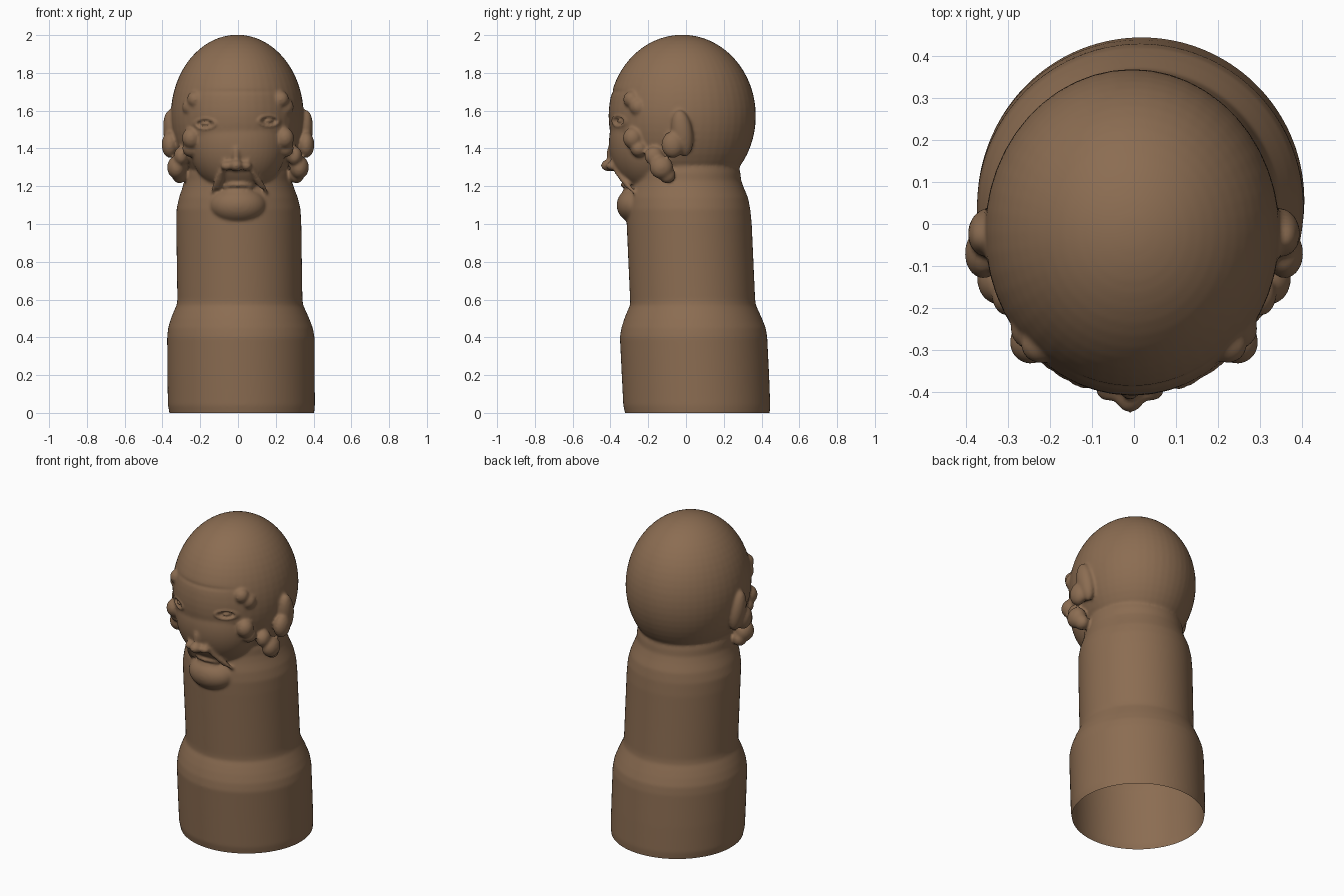
import bpy, bmesh, math
from mathutils import Matrix, Vector, Euler

cube = bpy.data.objects.get("Cube")
if cube:
    bpy.data.objects.remove(cube, do_unlink=True)

# Single clay brown colour
clay = bpy.data.materials.new("clay_brown")
clay.use_nodes = True
clay.diffuse_color = (0.26, 0.152, 0.084, 1)
clay.node_tree.nodes["Principled BSDF"].inputs["Base Color"].default_value = clay.diffuse_color

bm = bmesh.new()


def blob(loc, size, rot=(0, 0, 0)):
    """Ellipsoid with half sizes, later fused with the rest."""
    m = Matrix.LocRotScale(Vector(loc), Euler([math.radians(a) for a in rot]), Vector(size))
    bmesh.ops.create_uvsphere(bm, u_segments=48, v_segments=32, radius=1, matrix=m)


def strand(a, b, r):
    """Thin tapered fold between two points."""
    a, b = Vector(a), Vector(b)
    d = b - a
    m = Matrix.LocRotScale((a + b) / 2, d.to_track_quat('Z', 'Y'), Vector((r, r, d.length / 2)))
    bmesh.ops.create_uvsphere(bm, u_segments=16, v_segments=16, radius=1, matrix=m)


# Leaning stepped body: z, x centre, x radius, y centre, y radius
sections = [
    (-0.06, .02, .375, .06, .375), (0, .02, .383, .06, .383), (.04, .018, .389, .057, .389),
    (.2, .016, .39, .05, .39), (.4, .015, .39, .04, .39), (.45, .013, .383, .04, .382),
    (.5, .011, .366, .038, .364), (.54, .01, .349, .037, .347), (.57, .01, .335, .037, .333),
    (.6, .01, .331, .035, .331), (1, .004, .331, .017, .331), (1.08, .003, .328, .012, .328),
    (1.14, .002, .314, .008, .32), (1.19, .001, .296, .003, .304), (1.23, 0, .284, -.002, .294),
    (1.27, 0, .282, -.003, .291), (1.36, 0, .26, -.005, .27)]
n = 96
rings = []
for z, cx, rx, cy, ry in sections:
    rings.append([bm.verts.new((cx + rx * math.cos(2 * math.pi * i / n),
                                cy + ry * math.sin(2 * math.pi * i / n), z)) for i in range(n)])
for lo, hi in zip(rings, rings[1:]):
    for i in range(n):
        j = (i + 1) % n
        bm.faces.new((lo[i], lo[j], hi[j], hi[i]))
bm.faces.new(rings[0][::-1])
bm.faces.new(rings[-1])

# Skull, lower face and chin
blob((-.004, -.02, 1.572), (.352, .39, .43))
blob((0, -.2, 1.43), (.26, .208, .27))
blob((0, -.255, 1.1), (.15, .112, .1))
blob((0, -.27, 1.2), (.09, .08, .035))

# Nose with nostril wings
blob((-.01, -.405, 1.31), (.036, .046, .032))
blob((-.01, -.39, 1.37), (.024, .03, .06))

for s in (-1, 1):
    blob((s * .05 - .01, -.392, 1.307), (.033, .032, .024))
    # Moustache folds
    strand((s * .06 - .01, -.40, 1.34), (s * .115 + .01, -.30, 1.18), .015)
    strand((s * .07 - .01, -.39, 1.30), (s * .15 + .01, -.27, 1.16), .014)
    # Ear, lobe and jaw lump
    blob((s * .35, -.02, 1.48), (.045, .056, .125), (8, s * 6, 0))
    blob((s * .36, -.07, 1.42), (.044, .06, .07))
    blob((s * .325, -.13, 1.30), (.05, .062, .062))
    blob((s * .31, -.10, 1.26), (.04, .045, .045))
    blob((s * .30, -.17, 1.36), (.04, .05, .05))
    # Cheek and brow bumps
    blob((s * .247, -.282, 1.455), (.05, .052, .056))
    blob((s * .25, -.25, 1.40), (.045, .045, .045))
    blob((s * .225, -.287, 1.66), (.045, .045, .045))
    blob((s * .245, -.25, 1.62), (.05, .05, .05))

bmesh.ops.recalc_face_normals(bm, faces=bm.faces[:])
mesh = bpy.data.meshes.new("clay_figure")
bm.to_mesh(mesh)
bm.free()
figure = bpy.data.objects.new("clay_figure", mesh)
bpy.context.collection.objects.link(figure)

# Fuse and soften the joins
fuse = figure.modifiers.new("fuse", 'REMESH')
fuse.mode = 'VOXEL'
fuse.voxel_size = 0.0085
soften = figure.modifiers.new("soften", 'SMOOTH')
soften.factor = 0.5
soften.iterations = 7
bpy.context.view_layer.update()
fused = bpy.data.meshes.new_from_object(figure.evaluated_get(bpy.context.evaluated_depsgraph_get()))
figure.modifiers.clear()

bm = bmesh.new()
bm.from_mesh(fused)
# Open the hollow base
bmesh.ops.bisect_plane(bm, geom=bm.verts[:] + bm.edges[:] + bm.faces[:],
                       plane_co=(0, 0, 0), plane_no=(0, 0, -1), clear_outer=True)
# Press in the eyes, mouth and brow crease
for v in bm.verts:
    x, y, z = v.co
    if y > -.15:
        continue
    for ex, ez in ((-.175, 1.53), (.165, 1.545)):
        d = math.hypot((x - ex) / .036, (z - ez) / .018)
        v.co.y += .016 * math.exp(-((d - .75) / .3) ** 2) - .007 * math.exp(-((d - 1.5) / .3) ** 2)
    v.co.y += .014 * math.exp(-(x / .06) ** 4 - ((z - 1.19) / .012) ** 2)
    v.co.y += .004 * math.exp(-(x / .2) ** 4 - ((z - 1.70) / .012) ** 2)
for f in bm.faces:
    f.smooth = True
    f.material_index = 0
bm.to_mesh(fused)
bm.free()
fused.materials.clear()
fused.materials.append(clay)
figure.data = fused
bpy.data.meshes.remove(mesh)
